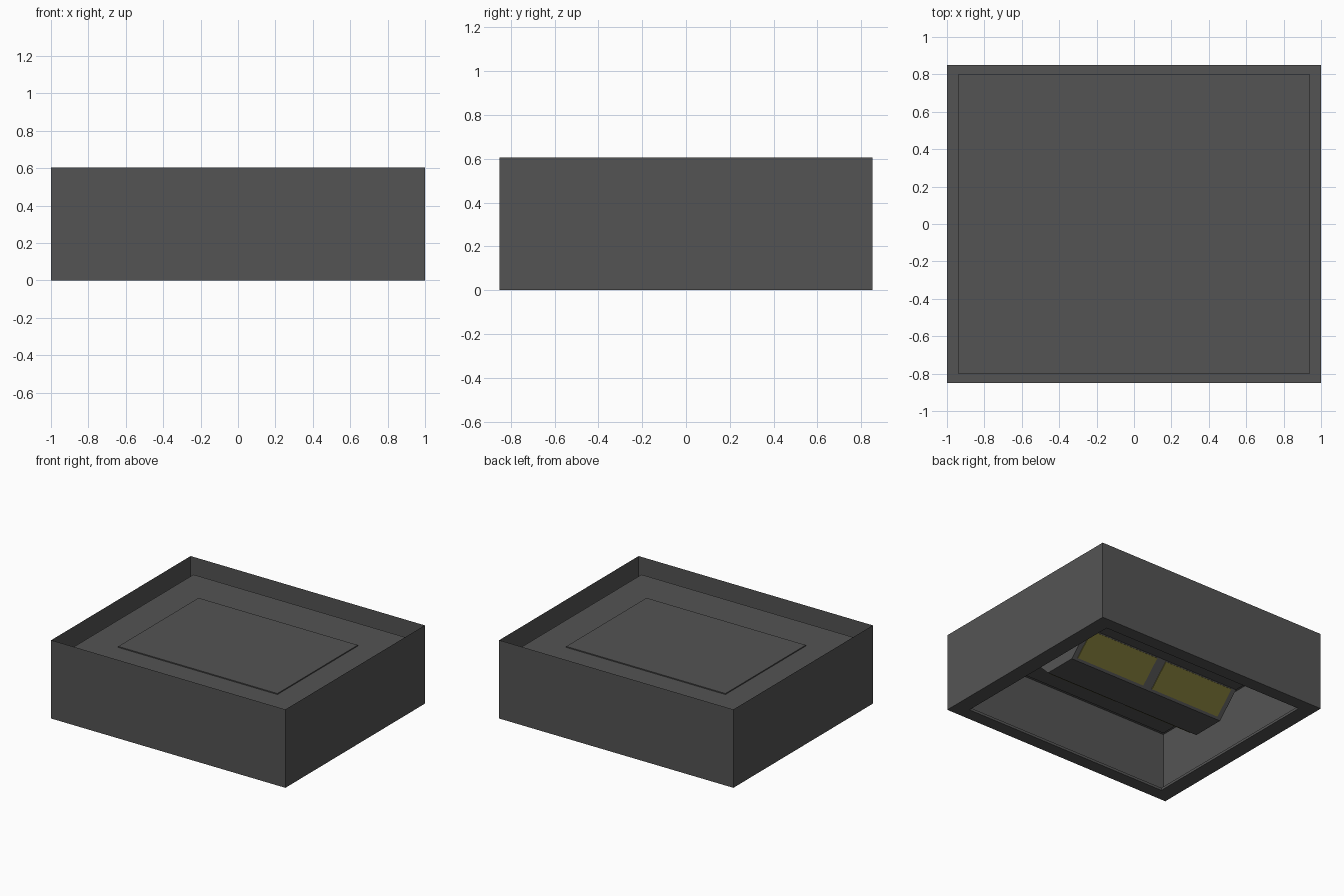
import bpy, bmesh

if "Cube" in bpy.data.objects:
    bpy.data.objects.remove(bpy.data.objects["Cube"])

def mat(name, rgb):
    m = bpy.data.materials.new(name)
    m.diffuse_color = (*rgb, 1)
    m.use_nodes = True
    m.node_tree.nodes["Principled BSDF"].inputs["Base Color"].default_value = m.diffuse_color
    return m

GREY = mat("dark grey metal", (0.088, 0.088, 0.088))
YELLOW = mat("dull yellow lens", (0.19, 0.17, 0.036))

def finish(bm, name, material):
    me = bpy.data.meshes.new(name)
    bm.to_mesh(me)
    bm.free()
    me.materials.append(material)
    ob = bpy.data.objects.new(name, me)
    bpy.context.collection.objects.link(ob)
    return ob

def ring(bm, hx, hy, z):
    return [bm.verts.new((sx * hx, sy * hy, z))
            for sx, sy in ((-1, -1), (1, -1), (1, 1), (-1, 1))]

def rings(name, levels, cap_start=False, cap_end=False):
    """Skin a stack of centred rectangles (half x, half y, z)."""
    bm = bmesh.new()
    rs = [ring(bm, *l) for l in levels]
    for a, b in zip(rs, rs[1:]):
        for i in range(4):
            j = (i + 1) % 4
            bm.faces.new((a[i], a[j], b[j], b[i]))
    if cap_start:
        bm.faces.new(rs[0][::-1])
    if cap_end:
        bm.faces.new(rs[-1])
    return finish(bm, name, GREY)

# Outer housing: thin walls, open top, flat bezel with a small lip below
rings("outer_housing", [(0.88, 0.75, 0.02), (0.88, 0.75, 0), (1, 0.85, 0), (1, 0.85, 0.605)])

# Inner tray: closed on top, open below
rings("inner_tray", [(0.94, 0.80, 0.02), (0.94, 0.80, 0.497)], cap_end=True)

# Mounting block that just pokes through the tray
TOP = 0.275
rings("mounting_block", [(0.68, 0.49, TOP), (0.68, 0.49, 0.505)], cap_start=True, cap_end=True)

# Lamp body: trapezoid section hanging under the block
Z0, Y0 = 0.10, 0.13
T = TOP - Z0
bm = bmesh.new()
prof = [(-Y0, Z0), (Y0, Z0), (Y0 + T, TOP), (-Y0 - T, TOP)]
ends = [[bm.verts.new((x, y, z)) for y, z in prof] for x in (-0.68, 0.68)]
for i in range(4):
    j = (i + 1) % 4
    bm.faces.new((ends[0][i], ends[0][j], ends[1][j], ends[1][i]))
for e in ends:
    bm.faces.new(e)
bmesh.ops.recalc_face_normals(bm, faces=bm.faces)
finish(bm, "lamp_body", GREY)

# Yellow lenses: thin plates on both sloping sides
for side, sname in ((1, "back"), (-1, "front")):
    for end, ename in ((1, "right"), (-1, "left")):
        bm = bmesh.new()
        layers = []
        for off in (0.0, 0.004):
            layers.append([bm.verts.new((end * x, side * (Y0 + t + off), Z0 + t - off))
                           for x, t in ((0.04, 0.015), (0.64, 0.015), (0.64, T - 0.006), (0.04, T - 0.006))])
        for i in range(4):
            j = (i + 1) % 4
            bm.faces.new((layers[0][i], layers[0][j], layers[1][j], layers[1][i]))
        for l in layers:
            bm.faces.new(l)
        bmesh.ops.recalc_face_normals(bm, faces=bm.faces)
        finish(bm, f"lens_{sname}_{ename}", YELLOW)
